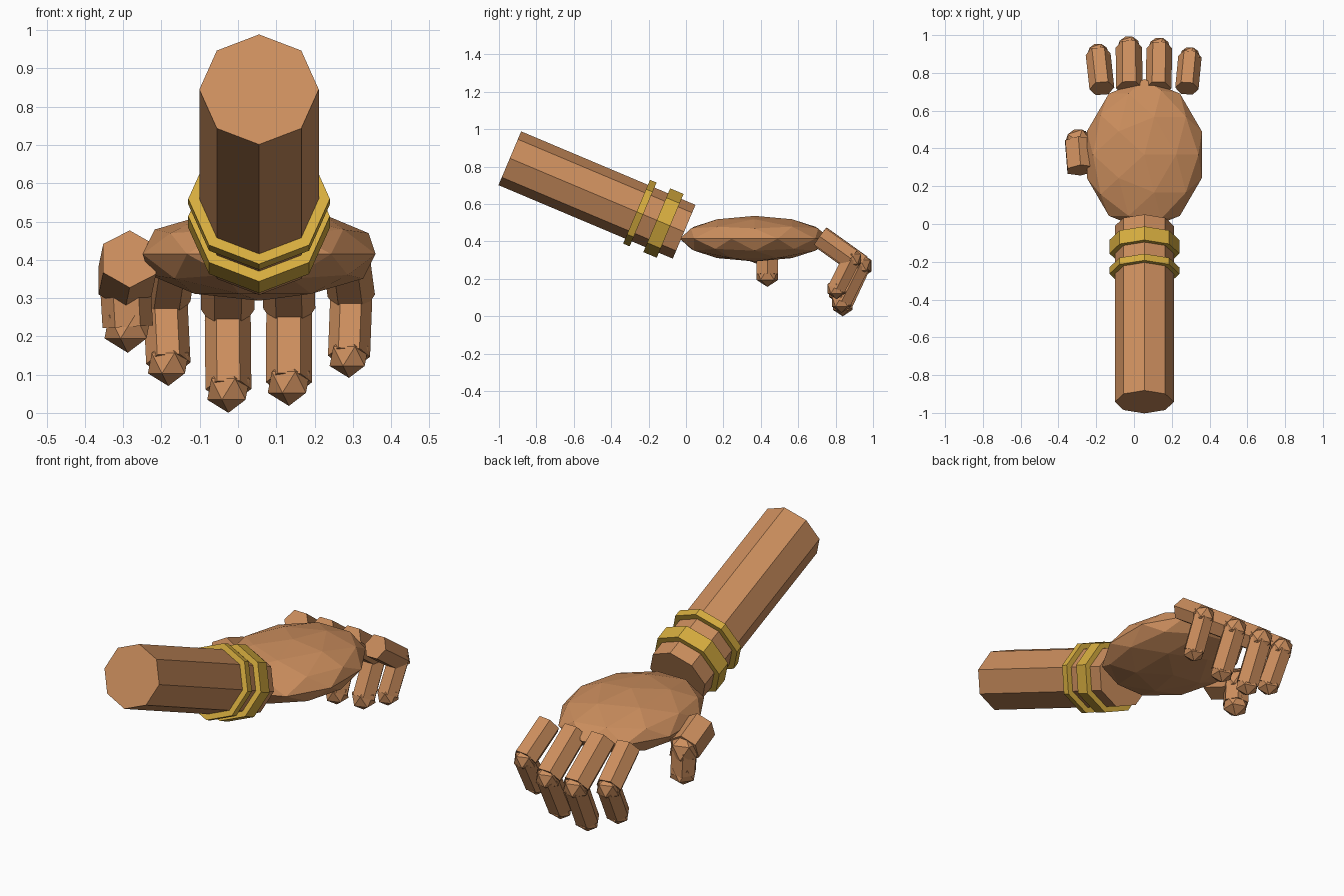
import bpy, bmesh, math
from mathutils import Vector, Matrix

if "Cube" in bpy.data.objects:
    bpy.data.objects.remove(bpy.data.objects["Cube"])


def material(name, rgb):
    m = bpy.data.materials.new(name)
    m.diffuse_color = (*rgb, 1)
    m.use_nodes = True
    m.node_tree.nodes["Principled BSDF"].inputs["Base Color"].default_value = m.diffuse_color
    return m


SKIN = material("warm skin", (0.60, 0.27, 0.11))
GOLD = material("gold", (0.68, 0.42, 0.05))


def finish(name, bm, mat):
    me = bpy.data.meshes.new(name)
    bm.to_mesh(me)
    bm.free()
    me.materials.append(mat)
    ob = bpy.data.objects.new(name, me)
    bpy.context.collection.objects.link(ob)
    return ob


def rod(bm, a, b, r, sides, roll=0):
    """Prism from a to b, with corners pointing along x when roll is 0."""
    a, b = Vector(a), Vector(b)
    w = (b - a).normalized()
    v = (Vector((1, 0, 0)) - w * w.x).normalized()
    u = v.cross(w)
    rot = Matrix((u, v, w)).transposed().to_4x4()
    mat = Matrix.Translation((a + b) / 2) @ rot @ Matrix.Rotation(roll, 4, 'Z')
    bmesh.ops.create_cone(bm, cap_ends=True, segments=sides, radius1=r, radius2=r,
                          depth=(b - a).length, matrix=mat)


def ball(bm, c, r, sub=1, scale=(1, 1, 1)):
    mat = Matrix.Translation(c) @ Matrix.Diagonal((*scale, 1))
    bmesh.ops.create_icosphere(bm, subdivisions=sub, radius=r, matrix=mat)


# Forearm
ARM_A, ARM_B = Vector((0.055, -0.942, 0.845)), Vector((0.055, -0.01, 0.452))
AXIS = (ARM_B - ARM_A).normalized()
bm = bmesh.new()
rod(bm, ARM_A, ARM_B, 0.156, 8)
finish("forearm", bm, SKIN)

# Bangles around the wrist
for name, dist, width in (("wide_bangle", 0.12, 0.078), ("narrow_bangle", 0.257, 0.038)):
    c = ARM_B - AXIS * dist
    bm = bmesh.new()
    rod(bm, c - AXIS * width / 2, c + AXIS * width / 2, 0.185, 8)
    finish(name, bm, GOLD)

# Palm
bm = bmesh.new()
ball(bm, (0.055, 0.367, 0.415), 1, 2, (0.32, 0.40, 0.122))
finish("palm", bm, SKIN)


# Digits: base segment, knuckle, end segment, rounded tip
def digit(name, base, knuckle, tip, r1, r2, roll=0):
    bm = bmesh.new()
    rod(bm, base, knuckle, r1, 6, roll)
    ball(bm, knuckle, r1 * 0.96)
    rod(bm, knuckle, tip, r2, 6)
    ball(bm, tip, r2 * 1.03)
    finish(name, bm, SKIN)


digit("index_finger", (-0.17, 0.718, 0.425), (-0.19, 0.90, 0.295), (-0.182, 0.815, 0.13), 0.066, 0.058)
digit("middle_finger", (-0.025, 0.718, 0.425), (-0.027, 0.935, 0.27), (-0.025, 0.838, 0.062), 0.070, 0.060)
digit("ring_finger", (0.13, 0.718, 0.425), (0.134, 0.93, 0.273), (0.133, 0.832, 0.08), 0.068, 0.060)
digit("little_finger", (0.28, 0.718, 0.425), (0.296, 0.885, 0.306), (0.29, 0.805, 0.148), 0.062, 0.055)
digit("thumb", (-0.283, 0.285, 0.402), (-0.295, 0.435, 0.345), (-0.288, 0.435, 0.225), 0.080, 0.066, math.pi / 6)
